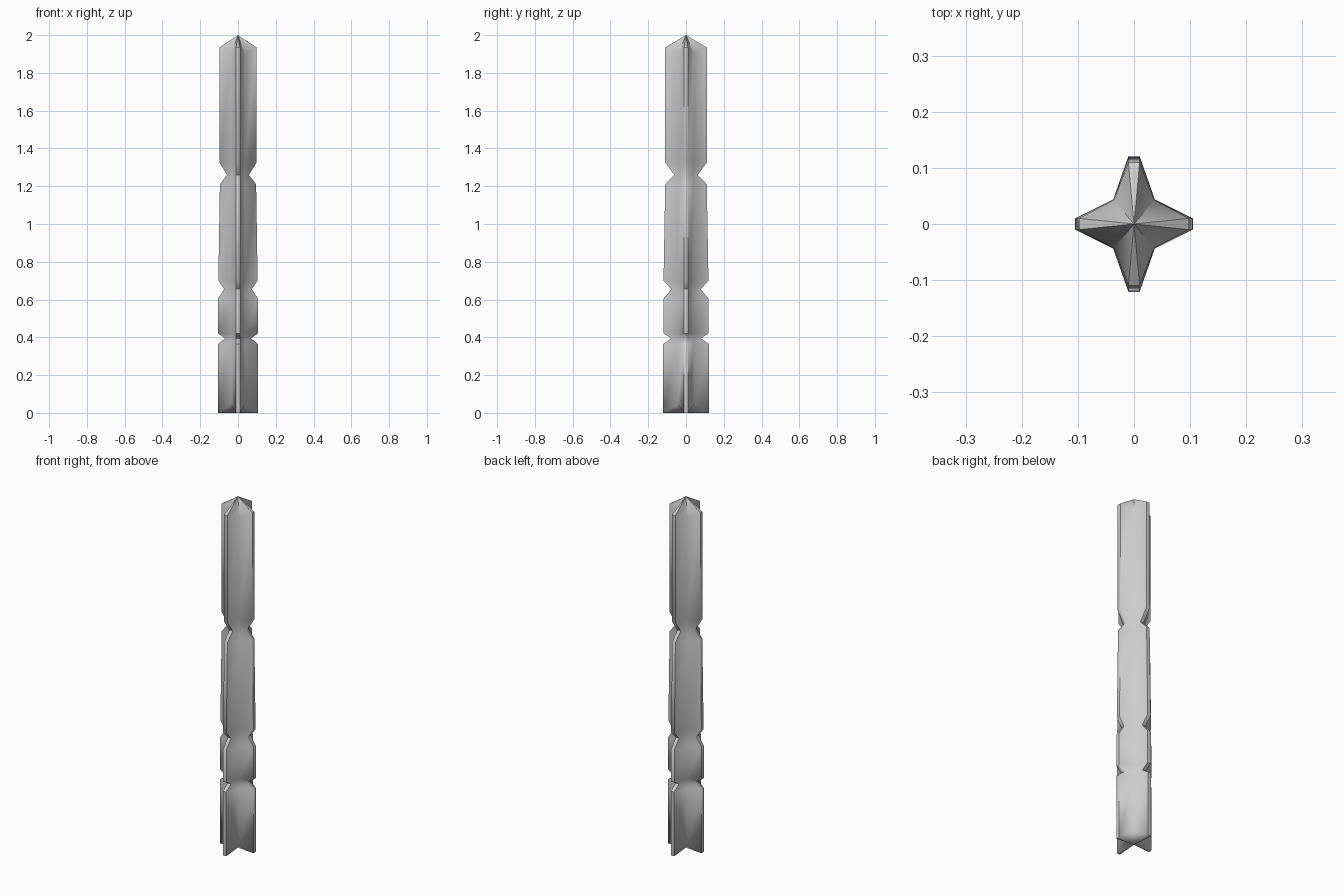
import bpy, bmesh, math

if "Cube" in bpy.data.objects:
    bpy.data.objects.remove(bpy.data.objects["Cube"])

# Levels of the pillar: height, arm reach in x, arm reach in y, inner corner scale, inner corner height offset
LEVELS = [
    (0.00, 0.105, 0.121, 1.00, 0.045),
    (0.365, 0.105, 0.121, 1.00, 0.0),
    (0.395, 0.068, 0.078, 0.93, 0.0),
    (0.42, 0.105, 0.119, 1.00, 0.0),
    (0.605, 0.105, 0.119, 1.00, 0.0),
    (0.655, 0.073, 0.077, 0.92, 0.0),
    (0.70, 0.104, 0.119, 1.00, 0.0),
    (1.21, 0.096, 0.110, 0.97, 0.0),
    (1.26, 0.058, 0.062, 0.88, 0.0),
    (1.325, 0.098, 0.110, 0.97, 0.0),
    (1.935, 0.098, 0.110, 0.97, -0.035),
]
HALF_TIP = 0.01
INNER = (0.037, 0.044)


def star_ring(bm, z, rx, ry, s, dz):
    """Twelve-point four-armed star, counter-clockwise."""
    t, ix, iy = HALF_TIP, INNER[0] * s, INNER[1] * s
    zi = z + dz
    half = [(rx, -t, z), (rx, t, z), (ix, iy, zi),
            (t, ry, z), (-t, ry, z), (-ix, iy, zi)]
    pts = half + [(-x, -y, h) for x, y, h in half]
    return [bm.verts.new(p) for p in pts]


bm = bmesh.new()
rings = [star_ring(bm, *level) for level in LEVELS]

# Notched sides
for low, high in zip(rings, rings[1:]):
    for i in range(12):
        j = (i + 1) % 12
        bm.faces.new((low[i], low[j], high[j], high[i]))

# Pointed roof and chamfered foot, both fanned to a centre point
for ring, z in ((rings[-1], 2.0), (rings[0], 0.0)):
    centre = bm.verts.new((0, 0, z))
    for i in range(12):
        bm.faces.new((ring[i], ring[(i + 1) % 12], centre))

bmesh.ops.recalc_face_normals(bm, faces=bm.faces)
mesh = bpy.data.meshes.new("star_pillar")
bm.to_mesh(mesh)
bm.free()
pillar = bpy.data.objects.new("star_pillar", mesh)
bpy.context.collection.objects.link(pillar)

# Soft flanks, crisp tips
bpy.context.view_layer.objects.active = pillar
pillar.select_set(True)
bpy.ops.object.shade_smooth_by_angle(angle=math.radians(55))
